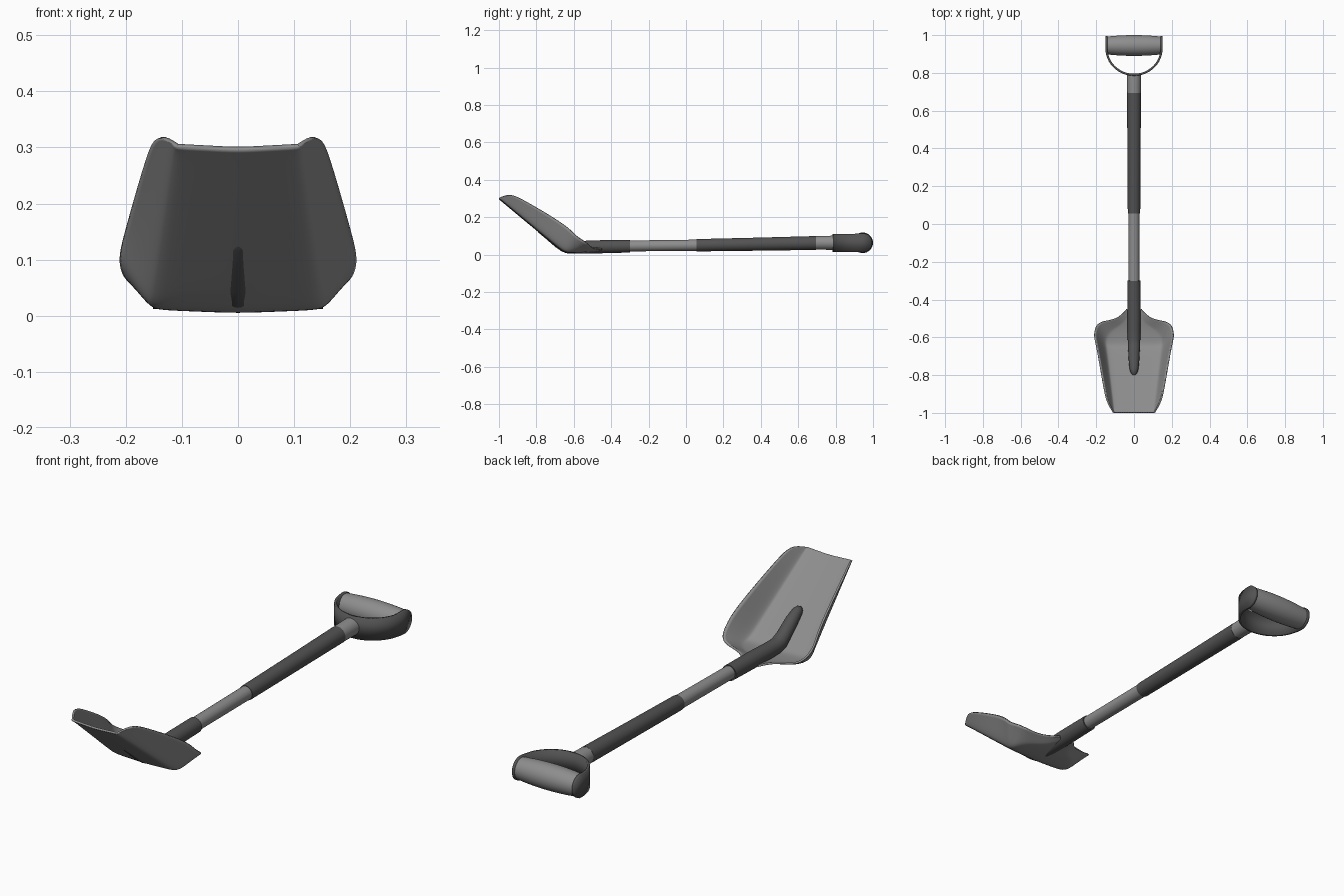
import bpy, bmesh, math
from mathutils import Vector

if "Cube" in bpy.data.objects:
    bpy.data.objects.remove(bpy.data.objects["Cube"], do_unlink=True)


def material(name, value):
    mat = bpy.data.materials.new(name)
    mat.use_nodes = True
    colour = (value, value, value, 1)
    mat.diffuse_color = colour
    mat.node_tree.nodes["Principled BSDF"].inputs["Base Color"].default_value = colour
    return mat


light = material("light grey", 0.27)
dark = material("dark grey", 0.085)


def finish(name, bm, mat, angle=40):
    mesh = bpy.data.meshes.new(name)
    bm.to_mesh(mesh)
    bm.free()
    mesh.materials.append(mat)
    obj = bpy.data.objects.new(name, mesh)
    bpy.context.collection.objects.link(obj)
    bpy.ops.object.select_all(action='DESELECT')
    obj.select_set(True)
    bpy.context.view_layer.objects.active = obj
    bpy.ops.object.shade_smooth_by_angle(angle=math.radians(angle))
    return obj


def skin(bm, rows, closed=False):
    """Join rows of points with quads."""
    grid = [[bm.verts.new(p) for p in row] for row in rows]
    for a, b in zip(grid, grid[1:]):
        n = len(a)
        for i in range(n if closed else n - 1):
            j = (i + 1) % n
            bm.faces.new((a[i], a[j], b[j], b[i]))
    return grid


def tube(name, path, mat, hint, sides=32):
    """Round tube along (point, radius) pairs, capped at both ends."""
    bm = bmesh.new()
    points = [Vector(p) for p, r in path]
    rows = []
    for i, (p, r) in enumerate(path):
        t = (points[min(i + 1, len(path) - 1)] - points[max(i - 1, 0)]).normalized()
        side = Vector(hint)
        up = t.cross(side)
        turns = [math.tau * k / sides for k in range(sides)]
        rows.append([points[i] + r * (math.cos(a) * side + math.sin(a) * up) for a in turns])
    grid = skin(bm, rows, closed=True)
    bm.faces.new(grid[0])
    bm.faces.new(grid[-1])
    bmesh.ops.recalc_face_normals(bm, faces=bm.faces)
    return finish(name, bm, mat)


def lengthwise(name, stations, mat):
    return tube(name, [((0, y, z), r) for y, z, r in stations], mat, (1, 0, 0))


# Blade: each station pairs a floor edge point with a rim point
stations = [
    ((.110, -1.0, .300), (.114, -.995, .304)),
    ((.113, -.977, .281), (.146, -.942, .325)),
    ((.122, -.91, .225), (.162, -.87, .290)),
    ((.146, -.72, .067), (.197, -.66, .167)),
    ((.153, -.665, .022), (.211, -.605, .115)),
    ((.156, -.64, .010), (.212, -.58, .09)),
    ((.150, -.60, .010), (.202, -.532, .06)),
    ((.120, -.56, .012), (.165, -.513, .042)),
    ((.070, -.53, .015), (.100, -.505, .035)),
    ((.040, -.50, .018), (.060, -.475, .030)),
    ((.025, -.46, .020), (.040, -.45, .025)),
]
rows = []
for floor, rim in stations:
    f, r = Vector(floor), Vector(rim)
    half = [Vector((f.x * k, f.y, f.z - .005 * (1 - k))) for k in (.5, .92)]
    half += [f.lerp(r, k) for k in (.08, .55, 1)]
    left = [Vector((-p.x, p.y, p.z)) for p in reversed(half)]
    rows.append(left + [Vector((0, f.y, f.z - .006))] + half)
bm = bmesh.new()
skin(bm, rows)
blade = finish("blade", bm, light)
smooth = blade.modifiers.new("Rounding", 'SUBSURF')
smooth.levels = smooth.render_levels = 2
smooth.boundary_smooth = 'PRESERVE_CORNERS'
thick = blade.modifiers.new("Thickness", 'SOLIDIFY')
thick.thickness = .008
thick.offset = 1

# Socket running into a tapering ridge up the blade
lengthwise("socket", [
    (-.30, .045, .034), (-.45, .042, .035), (-.56, .039, .034), (-.62, .039, .033),
    (-.65, .046, .033), (-.68, .064, .030), (-.738, .110, .027), (-.775, .134, .022),
    (-.79, .140, .016), (-.80, .142, .006)], dark)

# Shaft, padded sleeve and collar
lengthwise("shaft", [(-.32, .046, .029), (.07, .050, .030)], light)
lengthwise("shaft_sleeve", [(.055, .050, .032), (.065, .050, .033), (.40, .056, .035),
                            (.695, .062, .037)], dark)
lengthwise("collar", [(.69, .062, .036), (.74, .063, .037), (.79, .063, .038)], light)

# U-shaped handle strap with rounded ends
centre_y, centre_z, end_radius = .945, .063, .051
ends = [.995, .991, .984, .973, .96, .945]
arc = [math.pi * k / 32 for k in range(33)]
outline = [(.146, y) for y in ends]
outline += [(.146 * math.cos(a), .93 - .14 * math.sin(a)) for a in arc]
outline += [(-.146, y) for y in reversed(ends)]
rows = []
for x, y in outline:
    h = math.sqrt(end_radius ** 2 - max(0, y - centre_y) ** 2)
    h = min(h, .048 + max(0, y - .9) * .07)
    rows.append([(x, y, centre_z - h), (x, y, centre_z + h)])
bm = bmesh.new()
skin(bm, rows)
strap = finish("handle_strap", bm, dark)
thick = strap.modifiers.new("Thickness", 'SOLIDIFY')
thick.thickness = .011
thick.offset = 0

# Slightly bulging hand grip across the strap
grip = []
for k in range(-6, 7):
    u = k / 6
    grip.append(((.143 * u, centre_y, centre_z), .055 - .008 * u * u))
tube("hand_grip", grip, light, (0, 1, 0))
